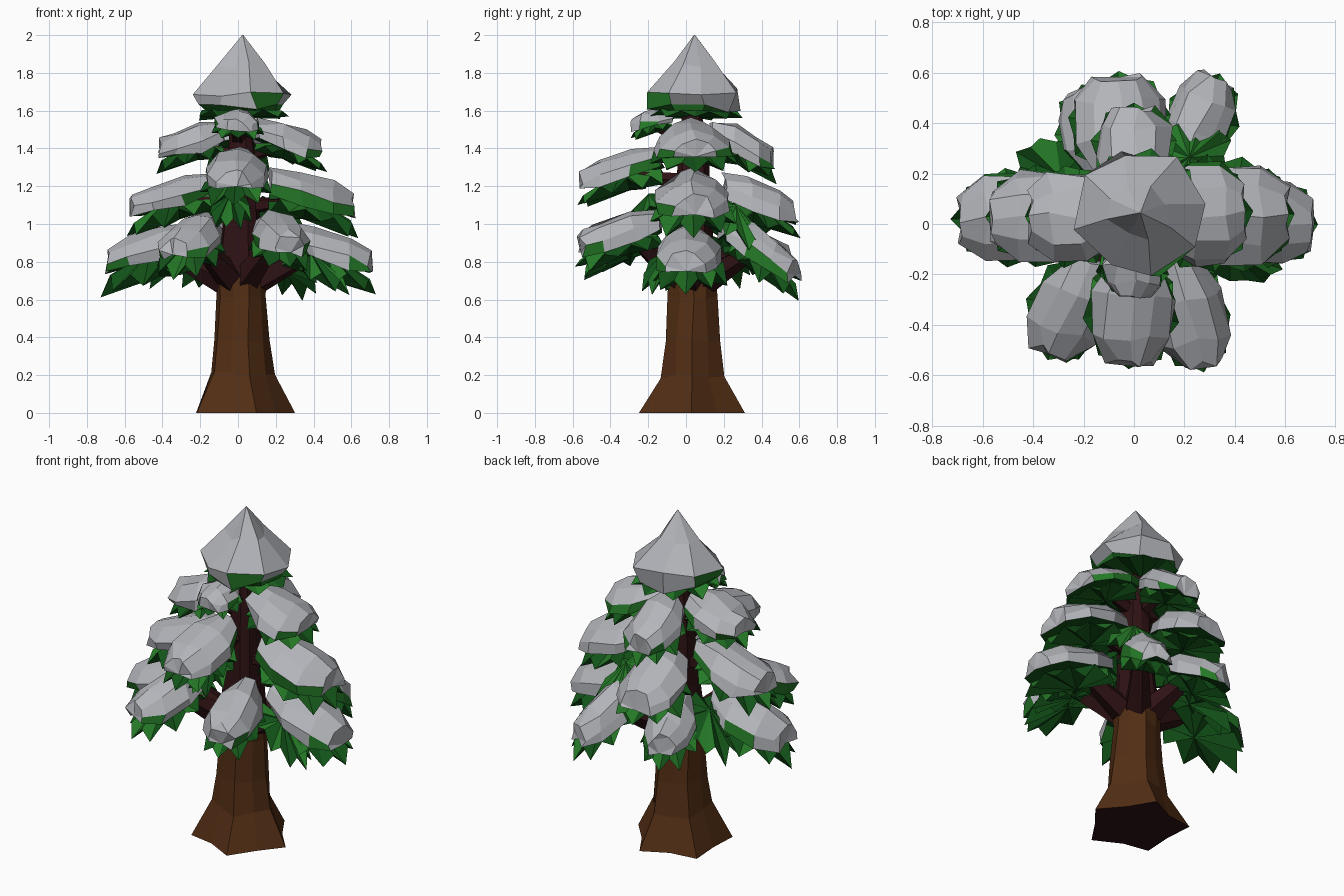
import bpy, bmesh, math, random
from mathutils import Vector

if "Cube" in bpy.data.objects:
    bpy.data.objects.remove(bpy.data.objects["Cube"])

random.seed(7)


def material(name, rgb):
    m = bpy.data.materials.new(name)
    m.diffuse_color = (*rgb, 1)
    m.use_nodes = True
    m.node_tree.nodes["Principled BSDF"].inputs["Base Color"].default_value = m.diffuse_color
    return m


SNOW = material("snow grey", (0.45, 0.46, 0.49))
BRIGHT = material("needle green", (0.018, 0.19, 0.02))
DARK = material("dark needle green", (0.006, 0.085, 0.009))
BARK = material("bark brown", (0.085, 0.027, 0.007))
SHADE = material("dark bark", (0.028, 0.006, 0.007))


def jit(a):
    return Vector([random.uniform(-a, a) for _ in range(3)])


def finish(name, bm, mats):
    bmesh.ops.recalc_face_normals(bm, faces=bm.faces[:])
    bmesh.ops.triangulate(bm, faces=[f for f in bm.faces if len(f.verts) > 4])
    me = bpy.data.meshes.new(name)
    bm.to_mesh(me)
    bm.free()
    for m in mats:
        me.materials.append(m)
    ob = bpy.data.objects.new(name, me)
    bpy.context.collection.objects.link(ob)
    return ob


def loft(bm, rings, caps=True):
    """Skin closed rings of points; returns (row, column, face) triples."""
    vs = [[bm.verts.new(p) for p in r] for r in rings]
    out = []
    n = len(vs[0])
    for i in range(len(vs) - 1):
        for j in range(n):
            k = (j + 1) % n
            out.append((i, j, bm.faces.new((vs[i][j], vs[i][k], vs[i + 1][k], vs[i + 1][j]))))
    if caps:
        bm.faces.new(vs[0])
        bm.faces.new(vs[-1])
    return out


def axes(a, b):
    d = Vector((b.x - a.x, b.y - a.y, 0)).normalized()
    return d, Vector((-d.y, d.x, 0))


PROFILE = [(1, -.55), (.97, .05), (.58, .75), (0, 1.05), (-.58, .75), (-.97, .05), (-1, -.55), (0, -.35)]
SECTIONS = [(0, .55, .75), (.36, .97, 1.08), (.76, .95, 1), (1, .55, .75)]


def snow_pad(name, a, b, hw, hh):
    # chunky arched snow slab, green patches along the lower rim
    bm = bmesh.new()
    d, s = axes(a, b)
    rings = []
    for t, w, h in SECTIONS:
        c = a.lerp(b, t)
        rings.append([c + s * (p * w * hw) + Vector((0, 0, q * h * hh)) + jit(.016) for p, q in PROFILE])
    for i, j, f in loft(bm, rings):
        if j in (6, 7):
            f.material_index = 2
        elif j in (0, 5) and random.random() < .3:
            f.material_index = 1
    finish(name, bm, [SNOW, BRIGHT, DARK])


def needle_pad(name, a, b, hw, drop, bright=.4):
    # jagged drooping needles: zigzag rim with an upper and a lower hub
    bm = bmesh.new()
    d, s = axes(a, b)
    L = b - a
    n = 18
    rim = []
    for i in range(n):
        th = 2 * math.pi * i / n
        tooth = i % 2 == 0
        k = 1.06 if tooth else .93
        k *= random.uniform(.96, 1.03)
        z = drop * (random.uniform(.8, 1.15) if tooth else random.uniform(.4, .6))
        p = a + L * (.5 + .55 * math.cos(th) * k) + s * (hw * 1.1 * math.sin(th) * k)
        rim.append(bm.verts.new(p - Vector((0, 0, z))))
    top = bm.verts.new(a + L * .5)
    low = bm.verts.new(a + L * .4 - Vector((0, 0, drop * .95)))
    for i in range(n):
        u, v = rim[i], rim[(i + 1) % n]
        f = bm.faces.new((u, v, top))
        f.material_index = 1 if random.random() < bright else 0
        bm.faces.new((v, u, low))
    finish(name, bm, [DARK, BRIGHT])


def limb(name, a, b, r0, r1, mat):
    bm = bmesh.new()
    d, s = axes(a, b)
    up = (b - a).normalized().cross(s)
    rings = []
    for c, r in ((a, r0), (b, r1)):
        rings.append([c + (s * math.cos(t) + up * math.sin(t)) * r
                      for t in [2 * math.pi * i / 5 for i in range(5)]])
    loft(bm, rings)
    finish(name, bm, [mat])


# trunk: flared roots, tapering upwards, dark among the branches
bm = bmesh.new()
N = 10
rings = []
for z, r, star in ((0, .255, .14), (.2, .168, .06), (.38, .14, .03), (.6, .128, .02), (.72, .135, 0),
                   (.95, .105, 0), (1.3, .085, 0), (1.62, .05, 0)):
    ring = []
    for i in range(N):
        t = 2 * math.pi * i / N
        q = r * (1 + star * (1 if i % 2 == 0 else -1))
        j = jit(.01)
        ring.append(Vector((.015 + q * math.cos(t) + j.x, .035 + q * math.sin(t) + j.y,
                            z + (j.z * 2 if z > 0 else 0))))
    rings.append(ring)
for i, j, f in loft(bm, rings):
    f.material_index = 0 if i < 4 else 1
for f in bm.faces:
    if all(v.co.z < .01 for v in f.verts):
        f.material_index = 1
finish("trunk", bm, [BARK, SHADE])

# branches: name, inner point, outer point, half width, half height, needle drop
PADS = [
    ("lower_left", (-.23, .03, .93), (-.69, .02, .79), .17, .10, .16),
    ("lower_right", (.25, .03, .93), (.70, .0, .78), .18, .10, .16),
    ("lower_front_left", (-.17, -.15, 1.0), (-.33, -.51, .85), .15, .10, .13),
    ("lower_front_right", (.17, -.15, 1.0), (.27, -.56, .88), .14, .10, .12),
    ("lower_back_right", (.2, .25, .96), (.33, .57, .74), .13, .10, .13),
    ("lower_back_left", (-.1, .2, .96), (-.2, .53, .80), .14, .10, .14),
    ("middle_left", (-.14, .03, 1.21), (-.56, .03, 1.08), .18, .09, .14),
    ("middle_right", (.17, .03, 1.21), (.61, .04, 1.08), .20, .10, .14),
    ("middle_front", (.0, -.13, 1.34), (-.02, -.55, 1.22), .165, .09, .12),
    ("middle_back", (-.05, .2, 1.18), (-.06, .58, 1.04), .18, .10, .13),
    ("upper_left", (-.08, .03, 1.47), (-.41, .03, 1.38), .18, .09, .10),
    ("upper_right", (.1, .03, 1.48), (.44, .05, 1.38), .20, .09, .10),
    ("upper_back", (.0, .14, 1.47), (.0, .46, 1.33), .15, .10, .10),
    ("upper_front", (.0, -.08, 1.57), (.0, -.28, 1.52), .12, .05, .07),
]
for name, a, b, hw, hh, drop in PADS:
    a, b = Vector(a), Vector(b)
    snow_pad(name + "_snow", a, b, hw, hh)
    needle_pad(name + "_needles", a, b, hw, drop)
    if name.startswith("lower"):
        limb(name + "_limb", Vector((.01, .03, .66)), a.lerp(b, .25) - Vector((0, 0, .06)), .09, .045, SHADE)
    else:
        limb(name + "_limb", Vector((.01, .03, a.z - .12)), a.lerp(b, .3) - Vector((0, 0, .05)), .05, .025, SHADE)

# bare green boughs where no snow has settled
for name, a, b, hw, drop, br in (
        ("bare_back_right_needles", (.13, .13, 1.22), (.31, .40, .98), .13, .13, .9),
        ("bare_back_left_needles", (-.14, .1, 1.02), (-.44, .27, .82), .13, .13, .4),
        ("bare_right_needles", (.2, -.05, .95), (.56, -.17, .76), .10, .13, .3),
        ("bare_front_needles", (-.02, -.07, 1.22), (-.06, -.33, 1.10), .10, .13, .6)):
    needle_pad(name, Vector(a), Vector(b), hw, drop, br)

# crown: pointed snow cap over a ragged green collar
bm = bmesh.new()
rings = []
for z, r in ((1.6, .20), (1.615, .235), (1.70, .25), (1.84, .125), (2.0, .003)):
    rings.append([Vector((.025 + r * math.cos(t), .045 + r * math.sin(t), z)) +
                  (jit(.025) if 1.61 < z < 1.9 else Vector())
                  for t in [2 * math.pi * (i + .3) / 8 for i in range(8)]])
for i, j, f in loft(bm, rings):
    f.material_index = 1 if i == 0 or (i == 1 and j in (3, 6)) else 0
finish("crown_snow", bm, [SNOW, BRIGHT])
needle_pad("crown_needles", Vector((-.19, .05, 1.64)), Vector((.24, .05, 1.64)), .215, .08, .5)
